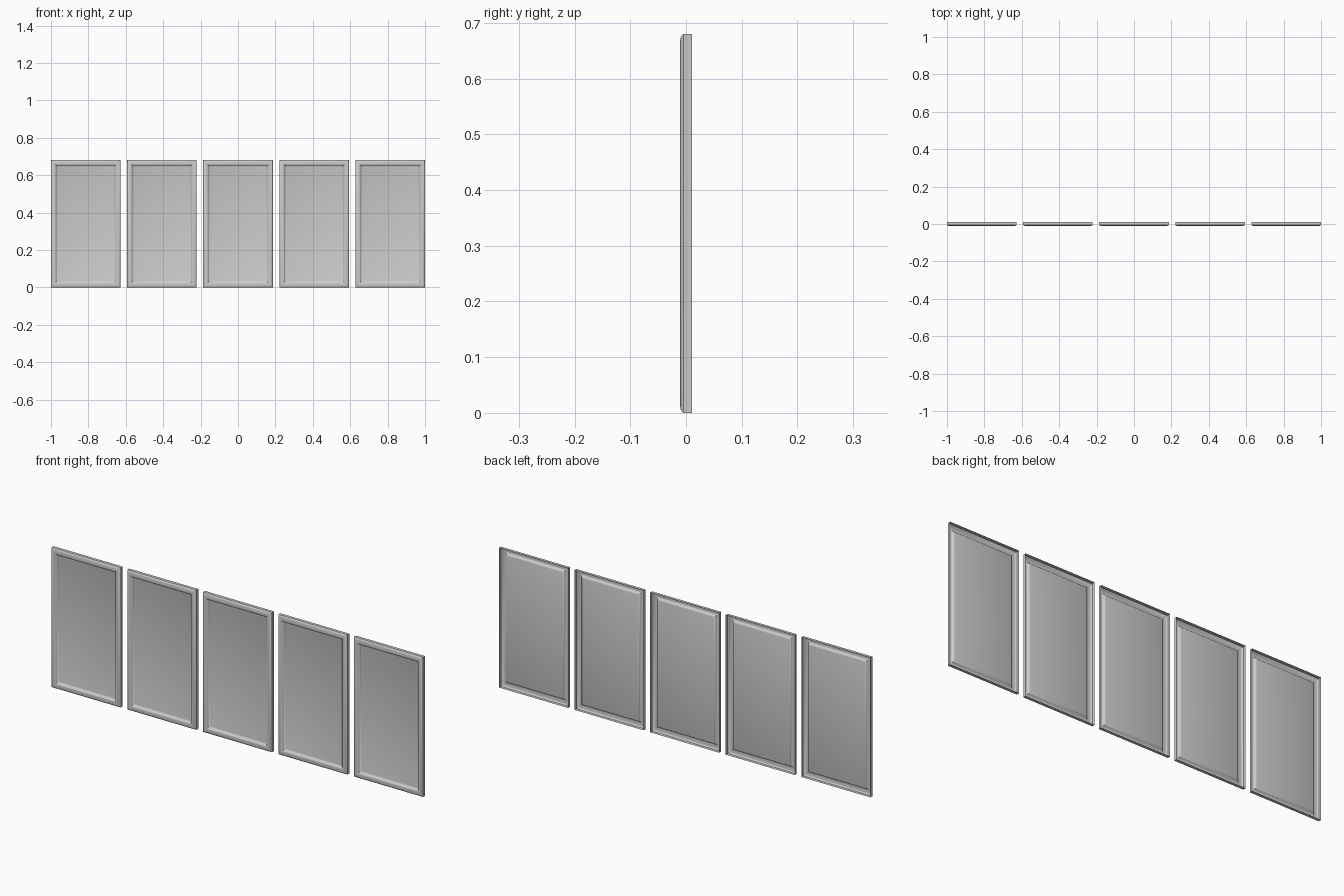
import bpy, bmesh

if "Cube" in bpy.data.objects:
    bpy.data.objects.remove(bpy.data.objects["Cube"])

W, H, PITCH = 0.372, 0.68, 0.407

# frame cross-section from the open back rim to the sunken centre: (inset, y)
PROFILE = [(0, 0.0105), (0, -0.0045), (0.002, -0.007), (0.006, -0.0093),
           (0.011, -0.0105), (0.021, -0.0105), (0.025, -0.0085),
           (0.029, -0.004), (0.032, -0.001), (0.035, 0.0)]


def make_panel(name, cx):
    """Hollow-backed panel: nested rectangles bridged along the profile."""
    bm = bmesh.new()
    rings = []
    for inset, y in PROFILE:
        x = W / 2 - inset
        z0, z1 = inset, H - inset
        rings.append([bm.verts.new(p) for p in
                      ((-x, y, z0), (x, y, z0), (x, y, z1), (-x, y, z1))])
    for a, b in zip(rings, rings[1:]):
        for i in range(4):
            j = (i + 1) % 4
            bm.faces.new((a[i], a[j], b[j], b[i]))
    # flat sunken centre
    bm.faces.new(rings[-1])
    mesh = bpy.data.meshes.new(name)
    bm.to_mesh(mesh)
    bm.free()
    ob = bpy.data.objects.new(name, mesh)
    ob.location.x = cx
    bpy.context.collection.objects.link(ob)
    bpy.ops.object.select_all(action='DESELECT')
    bpy.context.view_layer.objects.active = ob
    ob.select_set(True)
    bpy.ops.object.shade_smooth_by_angle(angle=0.6)


# row of five wall panels
for k in range(5):
    make_panel(f"wall_panel_{k + 1}", (k - 2) * PITCH)
